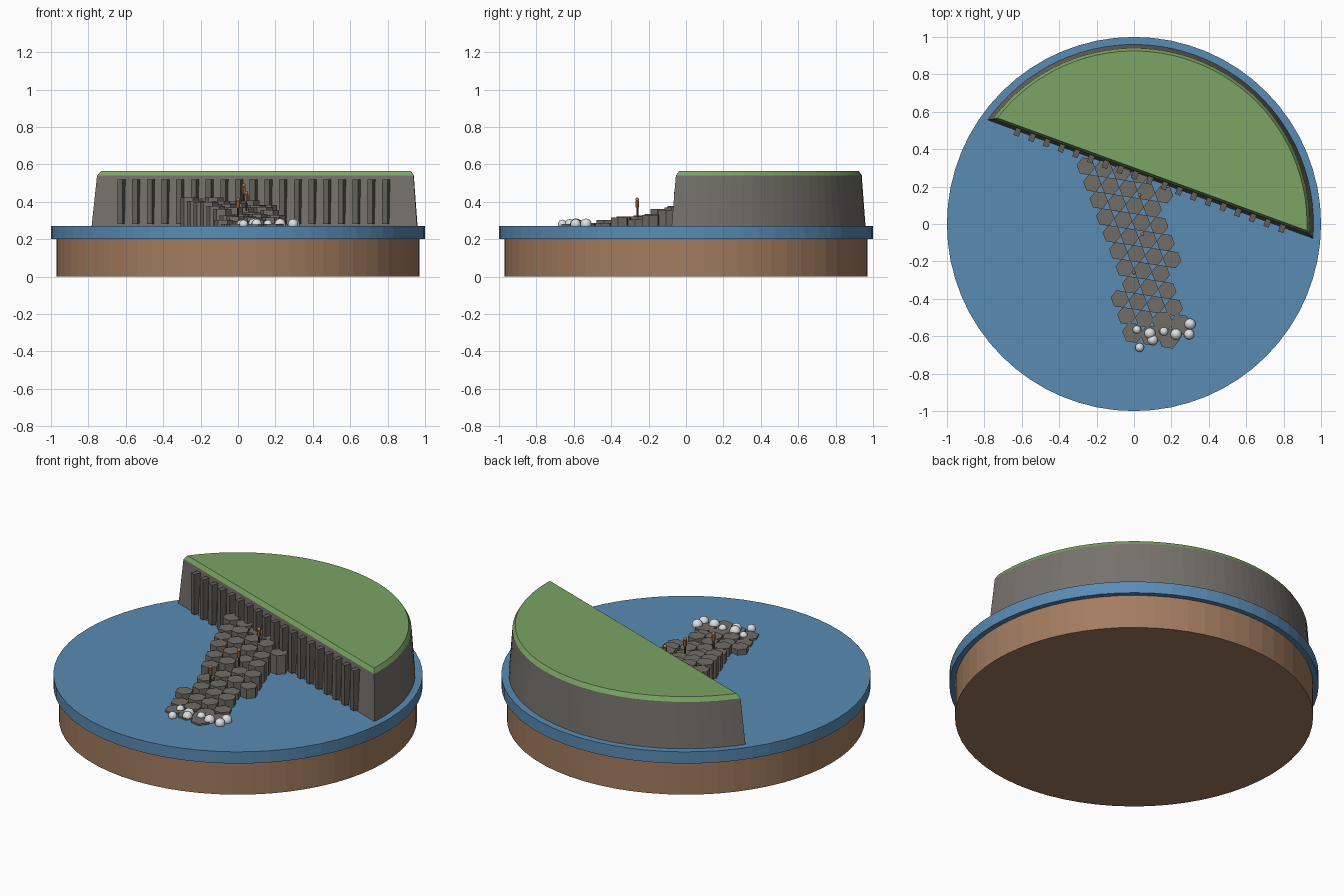
import bpy, bmesh, math, random
from mathutils import Matrix, Vector

random.seed(4)
if "Cube" in bpy.data.objects:
    bpy.data.objects.remove(bpy.data.objects["Cube"])


def material(name, hex_code):
    def linear(c):
        return c / 12.92 if c < 0.04 else ((c + 0.055) / 1.055) ** 2.4
    rgb = [linear(v / 255) for v in bytes.fromhex(hex_code)] + [1]
    m = bpy.data.materials.new(name)
    m.use_nodes = True
    m.diffuse_color = rgb
    m.node_tree.nodes["Principled BSDF"].inputs["Base Color"].default_value = rgb
    return m


EARTH = material("earth brown", "a37c60")
WATER = material("sea blue", "5a8bb4")
ROCK = material("cliff grey", "76716c")
COLUMN = material("column grey", "64605b")
STONE = material("stone grey", "716c66")
GRASS = material("grass green", "7ca465")
FOAM = material("foam white", "dde0e2")
COAT = material("coat orange", "b8794c")
LEGS = material("trouser dark", "4a4038")


def finish(name, bm, mat, smooth=False):
    bmesh.ops.recalc_face_normals(bm, faces=bm.faces)
    mesh = bpy.data.meshes.new(name)
    bm.to_mesh(mesh)
    bm.free()
    mesh.materials.append(mat)
    for p in mesh.polygons:
        p.use_smooth = smooth
    obj = bpy.data.objects.new(name, mesh)
    bpy.context.collection.objects.link(obj)
    return obj


def add_prism(bm, x, y, z0, z1, r, sides, turn=0.0):
    place = Matrix.Translation((x, y, (z0 + z1) / 2)) @ Matrix.Rotation(turn, 4, "Z")
    bmesh.ops.create_cone(bm, cap_ends=True, segments=sides, radius1=r, radius2=r,
                          depth=z1 - z0, matrix=place)


def add_ball(bm, x, y, z, r):
    bmesh.ops.create_uvsphere(bm, u_segments=14, v_segments=9, radius=r,
                              matrix=Matrix.Translation((x, y, z)))


# Round ground and sea
for name, z0, z1, r, mat in (("ground", 0, 0.2, 0.97, EARTH), ("sea", 0.2, 0.27, 1, WATER)):
    bm = bmesh.new()
    add_prism(bm, 0, 0, z0, z1, r, 64)
    finish(name, bm, mat)

# Headland: a circle cut by a straight, slanting shore line
TILT = math.radians(20)
along = Vector((math.cos(TILT), -math.sin(TILT)))
inland = Vector((math.sin(TILT), math.cos(TILT)))


def segment_ring(bm, z, radius, offset, steps=40):
    half = math.acos(offset / radius)
    ring = []
    for i in range(steps + 1):
        a = -half + 2 * half * i / steps
        p = inland * radius * math.cos(a) + along * radius * math.sin(a)
        ring.append(bm.verts.new((p.x, p.y, z)))
    return ring


def headland(name, low, high, mat):
    bm = bmesh.new()
    a, b = segment_ring(bm, *low), segment_ring(bm, *high)
    bm.faces.new(a)
    bm.faces.new(b)
    for i in range(len(a)):
        bm.faces.new((a[i - 1], a[i], b[i], b[i - 1]))
    finish(name, bm, mat)


headland("cliff", (0.27, 0.96, 0.255), (0.54, 0.94, 0.27), ROCK)
headland("grass_top", (0.54, 0.94, 0.27), (0.565, 0.925, 0.283), GRASS)

# Upright ribs along the cliff face
bm = bmesh.new()
for i in range(19):
    x = -0.622 + i * 0.0786
    p = inland * 0.252 + along * ((x - inland.x * 0.252) / along.x)
    place = (Matrix.Translation((p.x, p.y, 0.4)) @ Matrix.Rotation(-TILT, 4, "Z")
             @ Matrix.Diagonal((0.03, 0.05, 0.24, 1)))
    bmesh.ops.create_cube(bm, size=1, matrix=place)
finish("cliff_ribs", bm, COLUMN)

# Causeway of hexagonal stones stepping down from the cliff to the sea
GAP = 0.097
row = Vector((math.cos(math.radians(9)), -math.sin(math.radians(9))))
path = Vector((math.cos(math.radians(69)), -math.sin(math.radians(69))))
bm = bmesh.new()
for i in range(-10, 11):
    for j in range(-10, 11):
        p = Vector((-0.11, -0.31)) + row * GAP * i + path * GAP * j
        middle, half = -0.01 - 0.22 * p.y, 0.195 + 0.1 * p.y
        if p.y < -0.64 or p.dot(inland) > 0.27 or abs(p.x - middle) > half:
            continue
        t = p.dot(path)
        top = 0.28 + 0.17 * max(0, 0.53 - t) + random.uniform(-0.016, 0.016) * (t < 0.45)
        radius = 0.05 if t < 0.5 else 0.058
        add_prism(bm, p.x, p.y, 0.26, max(top, 0.279), radius, 6, math.radians(21))
finish("causeway_stones", bm, STONE)

# Foam at the end of the causeway
bm = bmesh.new()
for x, y, r in ((0.015, -0.565, 0.022), (0.085, -0.585, 0.03), (0.1, -0.62, 0.028),
                (0.16, -0.575, 0.023), (0.225, -0.59, 0.03), (0.3, -0.535, 0.03),
                (0.295, -0.59, 0.028), (0.03, -0.66, 0.024)):
    add_ball(bm, x, y, 0.28, r)
finish("foam", bm, FOAM, True)

# Small visitors standing on the stones
for n, (x, y, z) in enumerate(((0, -0.26, 0.345), (0.045, -0.055, 0.38), (0.03, 0.155, 0.42))):
    bm = bmesh.new()
    add_prism(bm, x, y, z - 0.03, z + 0.03, 0.005, 6)
    finish(f"visitor_legs_{n + 1}", bm, LEGS)
    bm = bmesh.new()
    add_prism(bm, x, y, z + 0.025, z + 0.06, 0.01, 8)
    add_ball(bm, x, y, z + 0.067, 0.01)
    finish(f"visitor_body_{n + 1}", bm, COAT)
